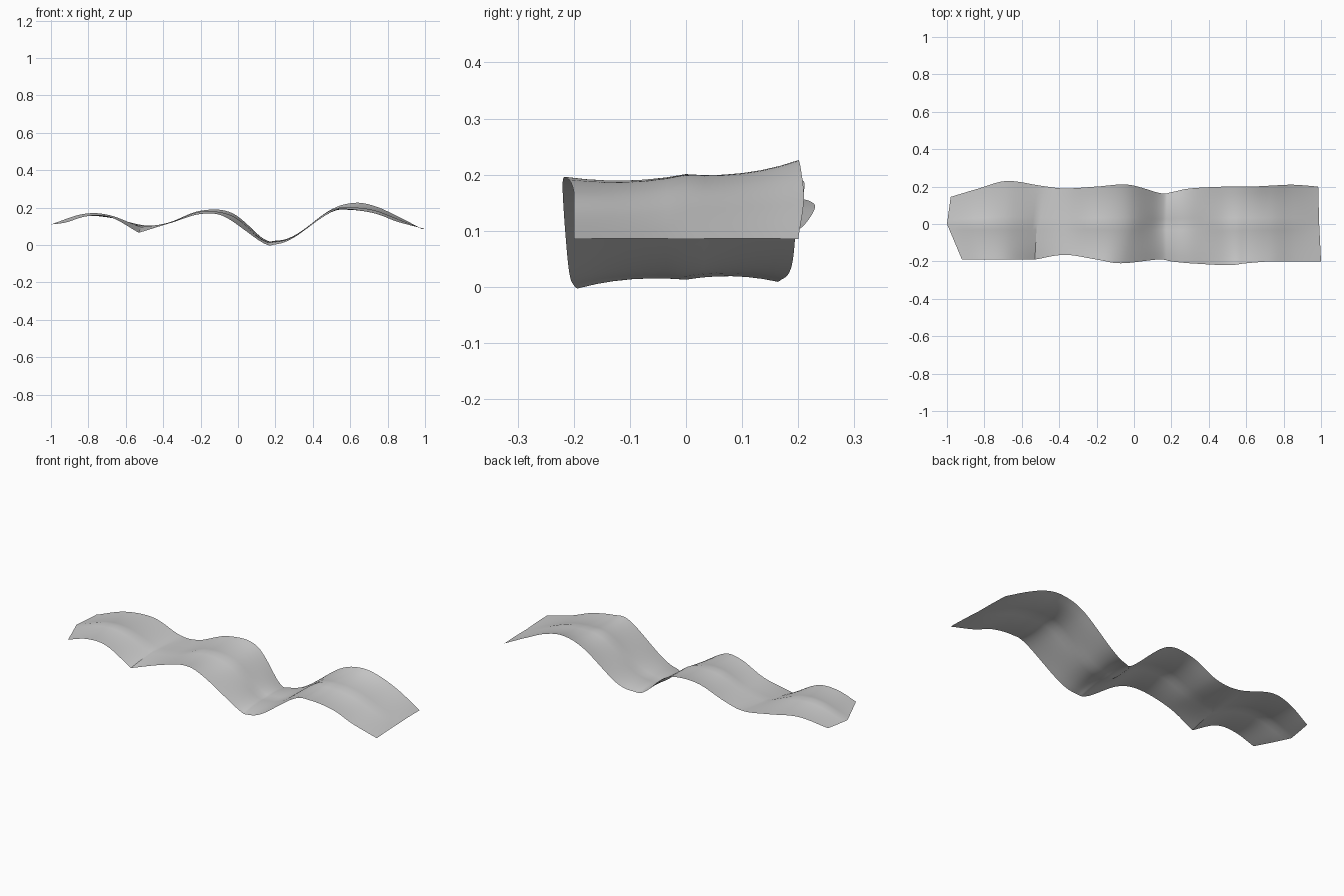
import bpy
import bmesh
from mathutils import Vector

cube = bpy.data.objects.get("Cube")
if cube:
    bpy.data.objects.remove(cube, do_unlink=True)

# Three lengthwise rails of the wavy strip: (x, y, z) knots
FRONT = [(-.92, -.19, .12), (-.8, -.19, .155), (-.68, -.19, .148),
         (-.53, -.19, .065), (-.37, -.165, .115), (-.2, -.19, .168),
         (-.07, -.21, .15), (.13, -.19, .013), (.2, -.2, .003),
         (.3, -.21, .04), (.5, -.22, .18), (.6, -.21, .192),
         (.73, -.2, .17), (.85, -.2, .125), (1, -.2, .085)]
MIDDLE = [(-1, 0, .11), (-.83, 0, .165), (-.69, 0, .16),
          (-.52, 0, .095), (-.37, 0, .118), (-.2, 0, .178),
          (-.03, 0, .155), (.13, 0, .028), (.2, 0, .017),
          (.3, 0, .045), (.49, 0, .182), (.61, 0, .2),
          (.73, 0, .185), (.85, 0, .14), (.99, 0, .085)]
BACK = [(-.98, .145, .115), (-.83, .19, .155), (-.68, .23, .145),
        (-.5, .205, .105), (-.37, .19, .12), (-.2, .2, .183),
        (-.03, .21, .17), (.14, .165, .027), (.2, .17, .013),
        (.3, .19, .045), (.49, .2, .185), (.62, .2, .225),
        (.73, .205, .208), (.85, .21, .155), (.985, .2, .085)]
CREASE = 3      # knot where the front valley folds sharply
ALONG = 8       # steps between knots
ACROSS = 6      # steps between rails


def smooth_rail(knots):
    """Sample a smooth curve through all the knots."""
    pts = [Vector(k) for k in knots]
    last = len(pts) - 1
    pts = [pts[0] * 2 - pts[1]] + pts + [pts[-1] * 2 - pts[-2]]
    result = []
    for i in range(last):
        a, b, c, d = pts[i:i + 4]
        for s in range(ALONG):
            t = s / ALONG
            result.append(b + (c - a) * (t / 2)
                          + (a * 2 - b * 5 + c * 4 - d) * (t * t / 2)
                          + (b * 3 - a - c * 3 + d) * (t ** 3 / 2))
    result.append(pts[-2])
    return result


def creased_rail(knots):
    """Two smooth runs that meet in a sharp fold."""
    return smooth_rail(knots[:CREASE + 1])[:-1] + smooth_rail(knots[CREASE:])


def blend(a, b, t):
    """Point between two rails, bowed gently towards the mean height."""
    p = a.lerp(b, t)
    p.z += 4 * t * (1 - t) * (.1 - p.z) * .09
    return p


def build_strip(name, material):
    rails = [creased_rail(FRONT), creased_rail(MIDDLE), smooth_rail(BACK)]
    bm = bmesh.new()
    rows = []
    for f, m, b in zip(*rails):
        row = [blend(f, m, i / ACROSS) for i in range(ACROSS)]
        row += [blend(m, b, i / ACROSS) for i in range(ACROSS + 1)]
        rows.append([bm.verts.new(p) for p in row])
    for r0, r1 in zip(rows, rows[1:]):
        for i in range(len(r0) - 1):
            bm.faces.new((r0[i], r1[i], r1[i + 1], r0[i + 1]))
    mesh = bpy.data.meshes.new(name)
    bm.to_mesh(mesh)
    bm.free()
    mesh.materials.append(material)
    obj = bpy.data.objects.new(name, mesh)
    bpy.context.collection.objects.link(obj)
    return obj


# Plain light grey
grey = bpy.data.materials.new("light_grey")
grey.use_nodes = True
grey.diffuse_color = (.6, .6, .6, 1)
grey.node_tree.nodes["Principled BSDF"].inputs["Base Color"].default_value = (.6, .6, .6, 1)

# Wavy strip
strip = build_strip("wavy_strip", grey)
bpy.ops.object.select_all(action='DESELECT')
strip.select_set(True)
bpy.context.view_layer.objects.active = strip
bpy.ops.object.shade_smooth_by_angle()
